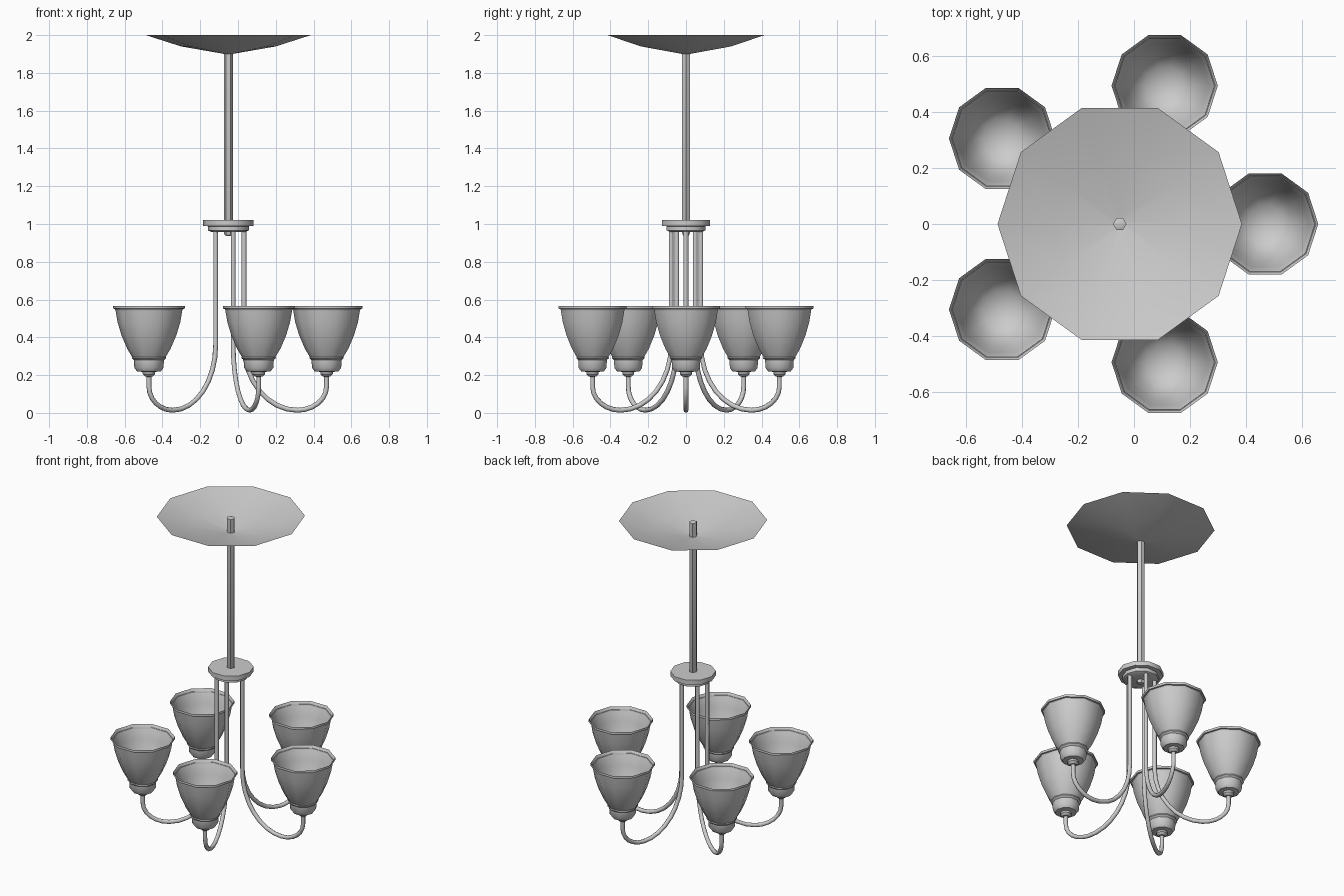
import bpy, bmesh
from math import sin, cos, pi, radians

if "Cube" in bpy.data.objects:
    bpy.data.objects.remove(bpy.data.objects["Cube"])

CX = -0.051          # chandelier axis
ARMS = 5
ARM_REACH = 0.52


def lathe(name, profile, sides=10):
    """Revolve (radius, z) points about the z axis; radius 0 becomes a pole."""
    bm = bmesh.new()
    rings = []
    for r, z in profile:
        if r == 0:
            rings.append([bm.verts.new((0, 0, z))])
        else:
            rings.append([bm.verts.new((r * cos(2 * pi * i / sides),
                                        r * sin(2 * pi * i / sides), z))
                          for i in range(sides)])
    for a, b in zip(rings, rings[1:]):
        for i in range(sides):
            j = (i + 1) % sides
            quad = [a[i % len(a)], a[j % len(a)], b[j % len(b)], b[i % len(b)]]
            bm.faces.new(list(dict.fromkeys(quad)))
    bmesh.ops.recalc_face_normals(bm, faces=bm.faces)
    mesh = bpy.data.meshes.new(name)
    bm.to_mesh(mesh)
    bm.free()
    ob = bpy.data.objects.new(name, mesh)
    bpy.context.collection.objects.link(ob)
    ob.location.x = CX
    bpy.ops.object.select_all(action='DESELECT')
    ob.select_set(True)
    bpy.context.view_layer.objects.active = ob
    bpy.ops.object.shade_smooth_by_angle(angle=radians(40))
    return ob


# ceiling canopy: shallow open dish
lathe("ceiling_canopy", [(0.437, 2.0), (0.25, 1.94), (0.02, 1.9)])

# hanging rod, running through the hub
lathe("hanging_rod", [(0, 0.935), (0.018, 0.94), (0.024, 0.95),
                      (0.024, 1.99), (0, 2.0)], 6)

# two-step hub disc
lathe("hub", [(0, 1.02), (0.134, 1.02), (0.134, 0.99), (0.108, 0.988),
              (0.108, 0.966), (0.09, 0.958), (0, 0.958)])

# lamp shade: outer wall, rim lip, and bowl-shaped inside
shade = lathe("lamp_shade_1", [
    (0.088, 0.295), (0.115, 0.34), (0.145, 0.41), (0.166, 0.48), (0.178, 0.55),
    (0.19, 0.552), (0.19, 0.567), (0.175, 0.54), (0.161, 0.48), (0.14, 0.41),
    (0.11, 0.345), (0.07, 0.305), (0, 0.29)])

# socket cup with collar under each shade
cup = lathe("lamp_cup_1", [
    (0, 0.29), (0.088, 0.302), (0.091, 0.29), (0.08, 0.28), (0.077, 0.238),
    (0.063, 0.22), (0.033, 0.217), (0.033, 0.205), (0.02, 0.192), (0, 0.19)])

# curved arm: straight drop, elliptical sweep below, short rise to the cup
IN, MID, LOW = 0.083, 0.365, 0.014
path = [(IN, 0.965), (IN, 0.6)]
for k in range(9):
    t = pi / 2 * k / 8
    path.append((MID - (MID - IN) * cos(t), 0.36 - (0.36 - LOW) * sin(t)))
for k in range(1, 7):
    t = pi / 2 * k / 6
    path.append((MID + (ARM_REACH - MID) * sin(t), 0.14 - (0.14 - LOW) * cos(t)))
path.append((ARM_REACH, 0.2))

curve = bpy.data.curves.new("arm", 'CURVE')
curve.dimensions = '3D'
curve.bevel_depth = 0.013
curve.bevel_resolution = 2
spline = curve.splines.new('POLY')
spline.points.add(len(path) - 1)
for p, (x, z) in zip(spline.points, path):
    p.co = (x, 0, z, 1)
spline.use_smooth = True

# repeat arm, cup and shade around the axis
for n in range(ARMS):
    a = 2 * pi * n / ARMS
    arm = bpy.data.objects.new(f"arm_{n + 1}", curve)
    bpy.context.collection.objects.link(arm)
    arm.location.x = CX
    arm.rotation_euler.z = a
    for part in (shade, cup):
        ob = part
        if n:
            ob = part.copy()
            ob.name = part.name[:-1] + str(n + 1)
            bpy.context.collection.objects.link(ob)
        ob.location = (CX + ARM_REACH * cos(a), ARM_REACH * sin(a), 0)
